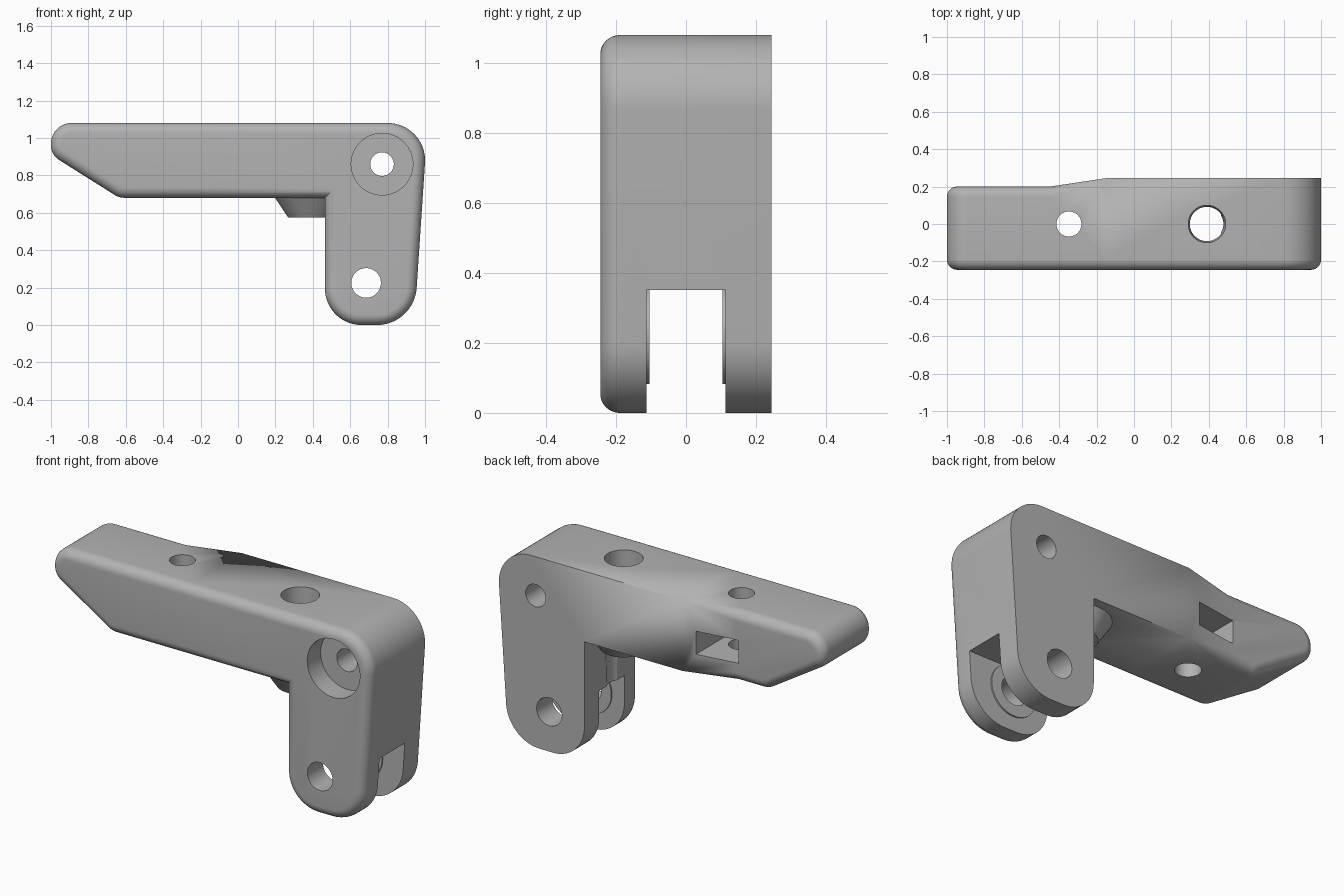
import bpy, bmesh, math
from mathutils import Vector, Matrix

if "Cube" in bpy.data.objects:
    bpy.data.objects.remove(bpy.data.objects["Cube"], do_unlink=True)

GREY = bpy.data.materials.new("plain_grey")
GREY.use_nodes = True
GREY.diffuse_color = (0.45, 0.45, 0.45, 1)
GREY.node_tree.nodes["Principled BSDF"].inputs["Base Color"].default_value = (0.45, 0.45, 0.45, 1)

HALF = 0.245            # half thickness of the bracket
EDGE = 0.055            # rounding of the long edges
TAPER = (-0.15, -0.45)  # where the thinner tip starts and is complete


def finish(name, bm):
    bmesh.ops.recalc_face_normals(bm, faces=bm.faces)
    mesh = bpy.data.meshes.new(name)
    bm.to_mesh(mesh)
    bm.free()
    mesh.materials.append(GREY)
    ob = bpy.data.objects.new(name, mesh)
    bpy.context.collection.objects.link(ob)
    return ob


def round_corners(corners):
    """Turn (x, z, radius) corners into a filleted outline."""
    out = []
    for i, (x, z, r) in enumerate(corners):
        p = Vector((x, z))
        if r == 0:
            out.append(p)
            continue
        a = (Vector(corners[i - 1][:2]) - p).normalized()
        b = (Vector(corners[(i + 1) % len(corners)][:2]) - p).normalized()
        half = a.angle(b) / 2
        centre = p + (a + b).normalized() * r / math.sin(half)
        start = p + a * r / math.tan(half) - centre
        end = p + b * r / math.tan(half) - centre
        steps = max(4, int(start.angle(end) / 0.1))
        for k in range(steps + 1):
            out.append(centre + start.lerp(end, k / steps).normalized() * r)
    return out


def inward(points):
    """Mitred inward offset directions of a clockwise outline."""
    dirs = []
    for i, p in enumerate(points):
        d1 = (p - points[i - 1]).normalized()
        d2 = (points[(i + 1) % len(points)] - p).normalized()
        n1, n2 = Vector((d1.y, -d1.x)), Vector((d2.y, -d2.x))
        dirs.append((n1 + n2) / (1 + n1.dot(n2)))
    return dirs


def make_body():
    outline = round_corners([
        (-1, 1.08, 0.11), (TAPER[1], 1.08, 0), (TAPER[0], 1.08, 0),
        (1.014, 1.08, 0.2), (0.942, 0, 0.212), (0.465, 0, 0.195),
        (0.465, 0.68, 0), (TAPER[0], 0.68, 0), (TAPER[1], 0.68, 0),
        (-0.635, 0.68, 0.1), (-1, 0.91, 0.09)])
    dirs = inward(outline)
    bm = bmesh.new()
    rings = []
    arcs = [math.pi / 2 * k / 8 for k in range(9)]
    # front rounding
    for a in reversed(arcs):
        rings.append([bm.verts.new((p.x + d.x * EDGE * (1 - math.cos(a)),
                                    -HALF + EDGE * (1 - math.sin(a)),
                                    p.y + d.y * EDGE * (1 - math.cos(a))))
                      for p, d in zip(outline, dirs)])
    # back rounding grows toward the thin tip
    for a in arcs:
        ring = []
        for p, d in zip(outline, dirs):
            t = min(1, max(0, (TAPER[0] - p.x) / (TAPER[0] - TAPER[1])))
            q = p + d * t * EDGE * (1 - math.cos(a))
            ring.append(bm.verts.new((q.x, HALF - t * (0.045 + EDGE * (1 - math.sin(a))), q.y)))
        rings.append(ring)
    n = len(outline)
    for r0, r1 in zip(rings, rings[1:]):
        for i in range(n):
            j = (i + 1) % n
            bm.faces.new((r0[i], r0[j], r1[j], r1[i]))
    bm.faces.new(rings[0])
    # back face split into tip, taper and main panels
    last = rings[-1]
    at = {x: [i for i, p in enumerate(outline) if abs(p.x - x) < 1e-5] for x in TAPER}
    (m0, m1), (t0, t1) = at[TAPER[0]], at[TAPER[1]]
    bm.faces.new(last[m0:m1 + 1])
    bm.faces.new((last[t0], last[m0], last[m1], last[t1]))
    bm.faces.new(last[t1:] + last[:t0 + 1])
    bmesh.ops.remove_doubles(bm, verts=bm.verts, dist=1e-5)
    return finish("bracket_body", bm)


def prism(name, points, z0, z1):
    bm = bmesh.new()
    face = bm.faces.new([bm.verts.new((x, y, z0)) for x, y in points])
    new = bmesh.ops.extrude_face_region(bm, geom=[face], use_keep_orig=True)["geom"]
    bmesh.ops.translate(bm, vec=(0, 0, z1 - z0),
                        verts=[v for v in new if isinstance(v, bmesh.types.BMVert)])
    return finish(name, bm)


def rod(name, axis, centre, lo, hi, r_lo, r_hi=None):
    """Round bar along y or z between lo and hi."""
    bm = bmesh.new()
    bmesh.ops.create_cone(bm, cap_ends=True, segments=64, radius1=r_lo,
                          radius2=r_hi or r_lo, depth=hi - lo)
    mid = (lo + hi) / 2
    if axis == "y":
        bmesh.ops.rotate(bm, verts=bm.verts, matrix=Matrix.Rotation(-math.pi / 2, 3, "X"))
        move = (centre[0], mid, centre[1])
    else:
        move = (centre[0], centre[1], mid)
    bmesh.ops.translate(bm, verts=bm.verts, vec=move)
    return finish(name, bm)


def combine(body, tool, operation):
    tool.hide_render = True
    mod = body.modifiers.new(tool.name, "BOOLEAN")
    mod.operation, mod.object, mod.solver = operation, tool, "EXACT"
    bpy.ops.object.select_all(action="DESELECT")
    bpy.context.view_layer.objects.active = body
    body.select_set(True)
    bpy.ops.object.modifier_apply(modifier=mod.name)
    bpy.data.objects.remove(tool, do_unlink=True)


body = make_body()
HINGE, PIVOT, BOLT, NUT = (0.685, 0.225), (0.77, 0.86), (0.39, 0), (-0.348, 0)

# tapered boss under the arm
combine(body, rod("boss", "z", BOLT, 0.575, 0.7, 0.122, 0.205), "UNION")

# fork slot with a raised washer on each inner cheek
slot = [(0.3, -0.113), (1.2, -0.113), (1.2, 0.113), (0.3, 0.113)]
combine(body, prism("fork_slot", slot, -0.2, 0.352), "DIFFERENCE")
for side in (-1, 1):
    lo, hi = sorted((side * 0.105, side * 0.15))
    combine(body, rod("washer", "y", HINGE, lo, hi, 0.143), "UNION")

# hinge hole, pivot hole and its counterbore
combine(body, rod("hinge_hole", "y", HINGE, -0.4, 0.4, 0.079), "DIFFERENCE")
combine(body, rod("pivot_hole", "y", PIVOT, -0.4, 0.4, 0.063), "DIFFERENCE")
combine(body, rod("counterbore", "y", PIVOT, -0.4, -0.125, 0.165), "DIFFERENCE")

# vertical bolt holes
combine(body, rod("bolt_hole", "z", BOLT, 0.3, 1.2, 0.087, 0.102), "DIFFERENCE")
combine(body, rod("nut_hole", "z", NUT, 0.5, 1.2, 0.067), "DIFFERENCE")

# nut pocket open to the back
w = 0.122
pocket = [(NUT[0] + x, y) for x, y in
          [(-w, 0.4), (-w, -w * 0.577), (0, -w * 1.155), (w, -w * 0.577), (w, 0.4)]]
combine(body, prism("nut_pocket", pocket, 0.79, 0.92), "DIFFERENCE")

bpy.ops.object.shade_smooth_by_angle(angle=math.radians(25))
